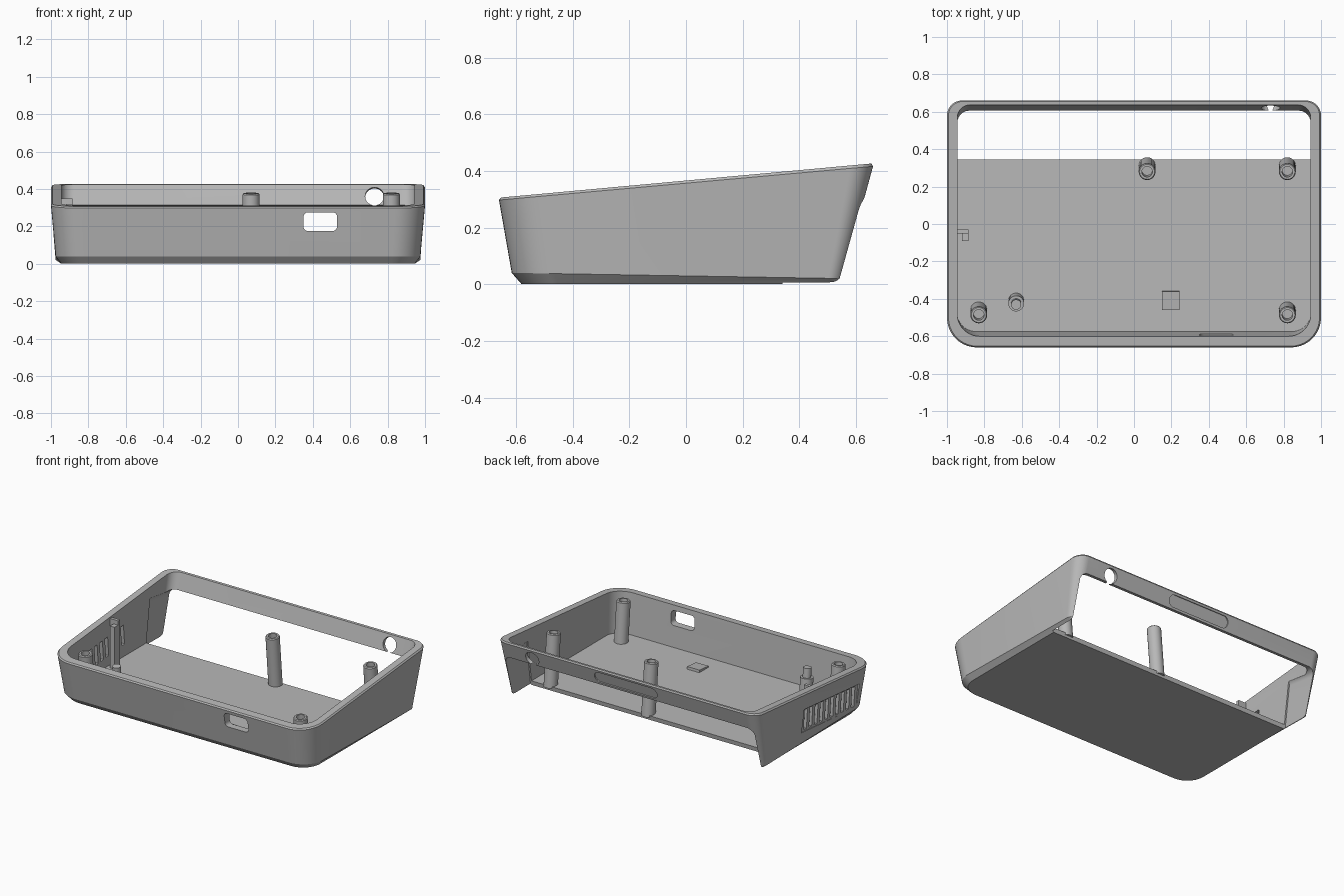
import bpy, bmesh
from math import sin, cos, pi, radians
from mathutils import Matrix, Vector

if "Cube" in bpy.data.objects:
    bpy.data.objects.remove(bpy.data.objects["Cube"], do_unlink=True)

grey = bpy.data.materials.new("light_grey_plastic")
grey.use_nodes = True
colour = (0.48, 0.48, 0.48, 1)
grey.diffuse_color = colour
grey.node_tree.nodes["Principled BSDF"].inputs["Base Color"].default_value = colour

TILT = radians(5.2)    # slope of the rim plane
LEAN = radians(-15)    # lean of the back wall


def make(name, bm, loc=(0, 0, 0), rot=0):
    """Turn a bmesh into an object turned about x and moved to loc."""
    bmesh.ops.recalc_face_normals(bm, faces=bm.faces)
    bm.transform(Matrix.Translation(loc) @ Matrix.Rotation(rot, 4, 'X'))
    mesh = bpy.data.meshes.new(name)
    bm.to_mesh(mesh)
    bm.free()
    mesh.materials.append(grey)
    obj = bpy.data.objects.new(name, mesh)
    bpy.context.collection.objects.link(obj)
    return obj


def skin(bm, rings):
    """Join equal rings of points into a closed solid."""
    rows = [[bm.verts.new(p) for p in ring] for ring in rings]
    n = len(rows[0])
    for a, b in zip(rows, rows[1:]):
        for i in range(n):
            j = (i + 1) % n
            bm.faces.new((a[i], a[j], b[j], b[i]))
    bm.faces.new(rows[0])
    bm.faces.new(rows[-1])


def rounded(x0, x1, y0, y1, r_low, r_high, seg=10):
    """Rounded rectangle, with its own radius for the low and high corners."""
    pts = []
    corners = ((x1, y1, -1, -1, r_high), (x0, y1, 1, -1, r_high),
               (x0, y0, 1, 1, r_low), (x1, y0, -1, 1, r_low))
    for k, (x, y, sx, sy, r) in enumerate(corners):
        for i in range(seg + 1 if r else 1):
            a = (k + i / seg) * pi / 2
            pts.append((x + sx * r + r * cos(a), y + sy * r + r * sin(a)))
    return pts


def shell_loft(name, levels):
    """Loft through rounded rectangles whose height changes along y."""
    rings = []
    for x, y0, y1, rf, rb, zf, zb in levels:
        rings.append([(px, py, zf + (zb - zf) * (py - y0) / (y1 - y0))
                      for px, py in rounded(-x, x, y0, y1, rf, rb)])
    bm = bmesh.new()
    skin(bm, rings)
    return make(name, bm)


def block(name, size, loc, rot=0, r=0):
    """Box with corners rounded in the xz plane."""
    w, d, h = (s / 2 for s in size)
    outline = rounded(-w, w, -h, h, r, r)
    bm = bmesh.new()
    skin(bm, [[(x, y, z) for x, z in outline] for y in (-d, d)])
    return make(name, bm, loc, rot)


def lathe(name, profile, loc, seg=32):
    """Turned part standing square to the rim plane."""
    bm = bmesh.new()
    skin(bm, [[(r * cos(2 * pi * i / seg), r * sin(2 * pi * i / seg), z)
               for i in range(seg)] for r, z in profile])
    return make(name, bm, loc, TILT)


def cut(obj, cutters):
    for c in cutters:
        c.hide_render = True
        mod = obj.modifiers.new(c.name, 'BOOLEAN')
        mod.operation = 'DIFFERENCE'
        mod.solver = 'EXACT'
        mod.object = c
    bpy.context.view_layer.update()
    deps = bpy.context.evaluated_depsgraph_get()
    mesh = bpy.data.meshes.new_from_object(obj.evaluated_get(deps))
    obj.modifiers.clear()
    obj.data = mesh
    for c in cutters:
        bpy.data.objects.remove(c, do_unlink=True)


# Wedge-shaped case: chamfered bottom, flared walls, softened rim
case = shell_loft("case_shell", [
    (0.945, -0.58, 0.55, 0.13, 0.04, 0, 0),
    (0.975, -0.615, 0.552, 0.15, 0.05, 0.04, 0.02),
    (1.0, -0.66, 0.66, 0.16, 0.08, 0.297, 0.416),
    (0.992, -0.653, 0.655, 0.153, 0.075, 0.306, 0.426)])

cavity = shell_loft("cavity_cutter", [
    (0.945, -0.575, 0.525, 0.10, 0.05, 0.03, 0.03),
    (0.945, -0.60, 0.638, 0.12, 0.07, 0.306, 0.426),
    (0.945, -0.602, 0.643, 0.12, 0.07, 0.326, 0.446)])

# Openings: rear bay, front port, rear jack and a shallow rear thumb recess
cutters = [
    cavity,
    block("rear_bay_cutter", (1.91, 1, 1), (0, 0.814, -0.221), radians(-8), 0.05),
    block("front_port_cutter", (0.18, 0.3, 0.1), (0.44, -0.64, 0.225), 0, 0.025),
    block("rear_jack_cutter", (0.1, 0.3, 0.1), (0.73, 0.64, 0.355), LEAN, 0.0499),
    block("rear_recess_cutter", (0.48, 0.012, 0.08), (0.01, 0.644, 0.364), LEAN, 0.0399),
]

# Side vent: a shallow panel with a row of through slots
vent = Vector((-1.05, -0.175, 0.157))
cutters.append(block("vent_panel_cutter", (0.145, 0.61, 0.16), vent, TILT))
for i in range(10):
    s = (i - 4.5) * 0.058
    spot = vent + Vector((0.05, s * cos(TILT), s * sin(TILT)))
    cutters.append(block(f"vent_slot_cutter_{i}", (0.25, 0.03, 0.135), spot, TILT))
cut(case, cutters)
parts = [case]

# Hollow screw posts ending just below the rim plane
for label, x, y in (("rear_middle", 0.07, 0.312), ("rear_left", 0.82, 0.312),
                    ("front_left", 0.82, -0.46), ("front_right", -0.83, -0.46)):
    top = 0.276 + 0.0909 * (y + 0.66)
    parts.append(lathe(f"{label}_screw_post", [
        (0.045, 0), (0.045, top - 0.006), (0.04, top), (0.028, top),
        (0.028, top - 0.1)], (x, y, 0.014)))

# Stepped locating peg
parts.append(lathe("locating_peg", [(0.042, 0), (0.042, 0.17), (0.027, 0.17),
                                    (0.027, 0.235)], (-0.63, -0.41, 0.016)))

# Clip pillar beside the vent
parts.append(block("clip_pillar_back", (0.065, 0.022, 0.33),
                   (-0.9165, -0.04, 0.185)))
parts.append(block("clip_pillar_front", (0.035, 0.04, 0.30),
                   (-0.9025, -0.07, 0.17)))

# Small sloping pad on the floor
parts.append(block("floor_pad", (0.095, 0.1, 0.02), (0.197, -0.41, 0.033), TILT))

# Smooth curves, crisp edges
bpy.ops.object.select_all(action='DESELECT')
for p in parts:
    p.select_set(True)
bpy.context.view_layer.objects.active = case
bpy.ops.object.shade_smooth_by_angle(angle=radians(25))
